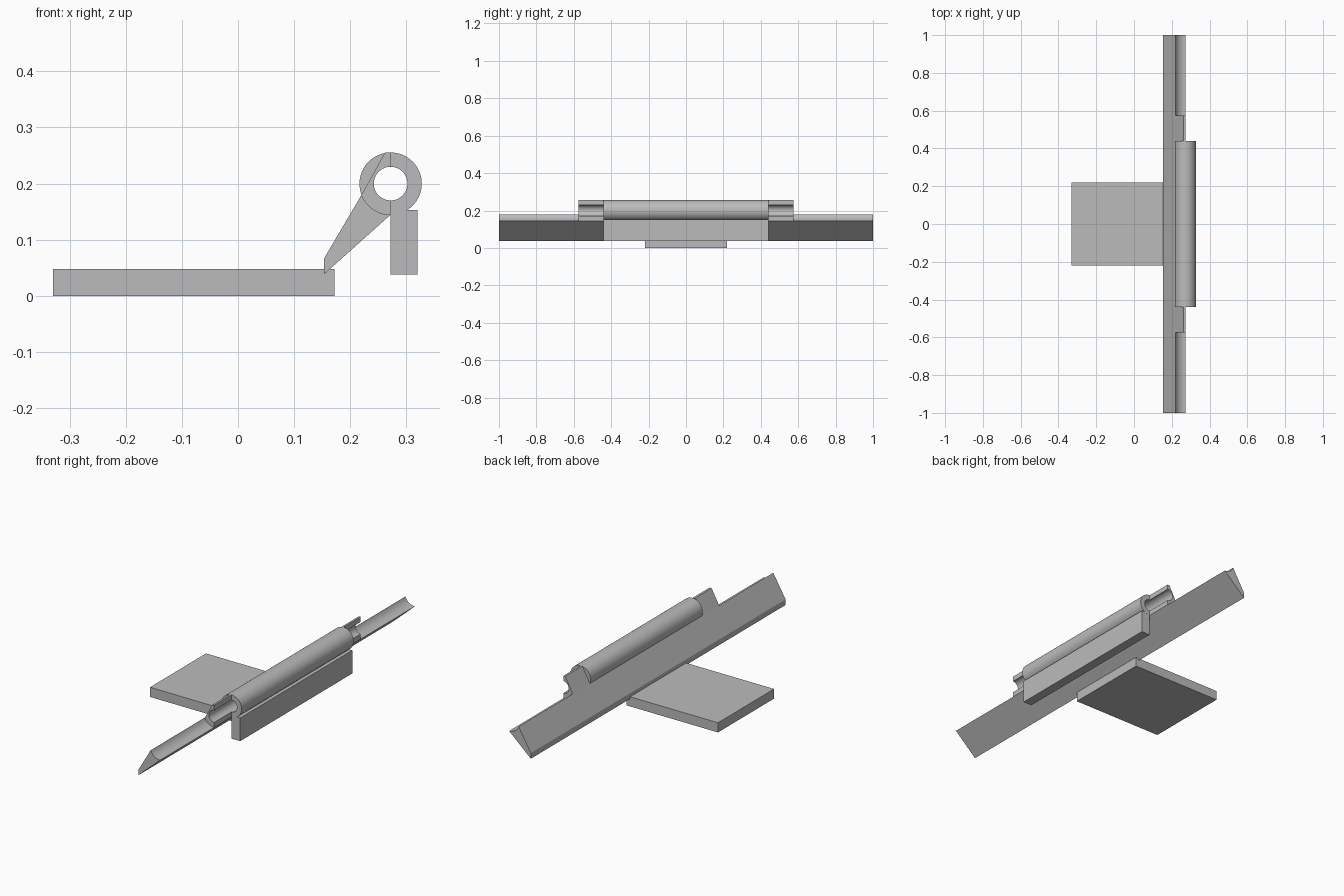
import bpy
import bmesh
from math import cos, sin, radians

if "Cube" in bpy.data.objects:
    bpy.data.objects.remove(bpy.data.objects["Cube"])

PIN_X, PIN_Z = 0.272, 0.2
OUTER, INNER = 0.0555, 0.03
HALF_LENGTH, HALF_BARREL, TAB_END, HALF_PLATE = 1.0, 0.44, 0.575, 0.22

grey = bpy.data.materials.new("plain_grey")
grey.use_nodes = True
colour = (0.5, 0.5, 0.5, 1)
grey.diffuse_color = colour
grey.node_tree.nodes["Principled BSDF"].inputs["Base Color"].default_value = colour


def arc(radius, start, end, steps):
    """Points around the pin axis in the xz plane, angles in degrees."""
    angles = [radians(start + (end - start) * i / steps) for i in range(steps + 1)]
    return [(PIN_X + radius * cos(a), PIN_Z + radius * sin(a)) for a in angles]


def finish(name, bm):
    bmesh.ops.recalc_face_normals(bm, faces=bm.faces)
    mesh = bpy.data.meshes.new(name)
    bm.to_mesh(mesh)
    bm.free()
    mesh.materials.append(grey)
    obj = bpy.data.objects.new(name, mesh)
    bpy.context.collection.objects.link(obj)
    bpy.ops.object.select_all(action="DESELECT")
    obj.select_set(True)
    bpy.context.view_layer.objects.active = obj
    bpy.ops.object.shade_smooth_by_angle(angle=radians(30))
    return obj


def prism(name, profile, y0, y1):
    """Extrude an xz profile along y."""
    bm = bmesh.new()
    face = bm.faces.new([bm.verts.new((x, y0, z)) for x, z in profile])
    result = bmesh.ops.extrude_face_region(bm, geom=[face], use_keep_orig=True)
    moved = [v for v in result["geom"] if isinstance(v, bmesh.types.BMVert)]
    bmesh.ops.translate(bm, verts=moved, vec=(0, y1 - y0, 0))
    return finish(name, bm)


def tube(name, y0, y1, sides=64):
    """Hollow cylinder around the pin axis."""
    bm = bmesh.new()
    rings = []
    for radius, y in ((OUTER, y0), (OUTER, y1), (INNER, y1), (INNER, y0)):
        points = arc(radius, 0, 360, sides)[:-1]
        rings.append([bm.verts.new((x, y, z)) for x, z in points])
    for k in range(4):
        a, b = rings[k], rings[(k + 1) % 4]
        for i in range(sides):
            j = (i + 1) % sides
            bm.faces.new((a[i], a[j], b[j], b[i]))
    return finish(name, bm)


# Flat base plate
prism("base_plate", [(-0.33, 0), (0.172, 0), (0.172, 0.048), (-0.33, 0.048)],
      -HALF_PLATE, HALF_PLATE)

# Long sloping bar with a hollow cradle under the barrel
cradle = arc(OUTER, 201, 270, 16)
prism("sloping_bar", [(0.153, 0.038), (0.153, 0.066)] + cradle,
      -HALF_LENGTH, HALF_LENGTH)

# Half-round end tabs rising from the bar
tab = ([(0.262, 0.2555), (PIN_X, 0.2555)] + arc(INNER, 90, 270, 32)
       + cradle[::-1])
for side, label in ((-1, "front"), (1, "back")):
    prism(label + "_tab", tab, side * HALF_BARREL, side * TAB_END)

# Barrel and the flap hanging from it
tube("hinge_barrel", -HALF_BARREL, HALF_BARREL)
prism("hanging_flap",
      [(PIN_X, 0.038), (0.32, 0.038), (0.32, 0.153)] + arc(OUTER, -57.5, -90, 8),
      -HALF_BARREL, HALF_BARREL)
